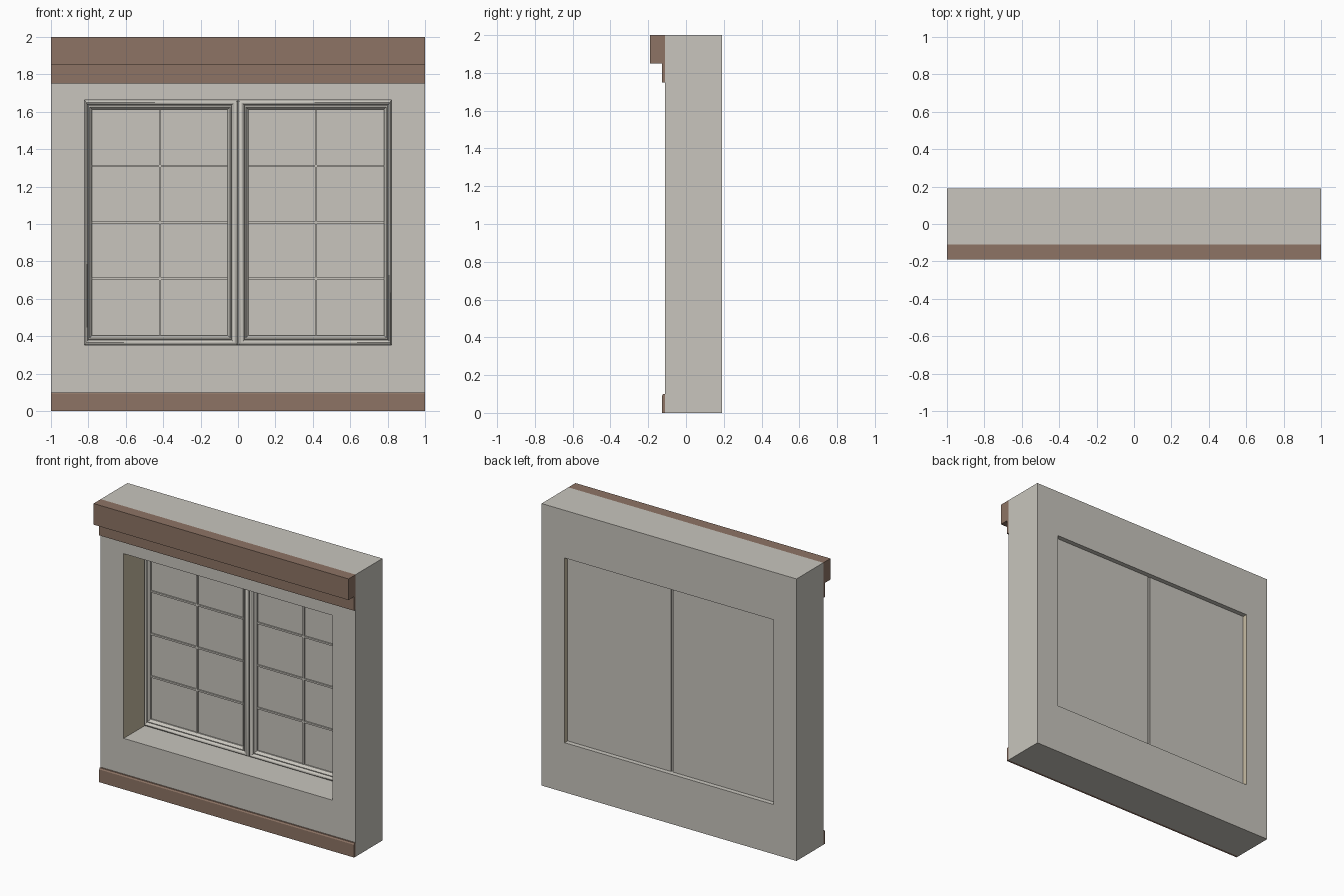
import bpy, bmesh, math

if "Cube" in bpy.data.objects:
    bpy.data.objects.remove(bpy.data.objects["Cube"])


def material(name, rgb):
    m = bpy.data.materials.new(name)
    m.diffuse_color = (*rgb, 1)
    m.use_nodes = True
    m.node_tree.nodes["Principled BSDF"].inputs["Base Color"].default_value = m.diffuse_color
    return m


PLASTER = material("pale_plaster", (0.58, 0.56, 0.51))
CREAM = material("cream_reveal", (0.58, 0.51, 0.37))
BROWN = material("brown_wood", (0.27, 0.175, 0.13))


def finish(name, bm, *mats):
    bmesh.ops.recalc_face_normals(bm, faces=bm.faces)
    me = bpy.data.meshes.new(name)
    bm.to_mesh(me)
    bm.free()
    for m in mats:
        me.materials.append(m)
    ob = bpy.data.objects.new(name, me)
    bpy.context.collection.objects.link(ob)
    return ob


def rings(name, loops, mats):
    """Bridge a closed series of rectangles (x0, x1, z0, z1, y)."""
    bm = bmesh.new()
    vs = [[bm.verts.new(p) for p in ((a, y, c), (b, y, c), (b, y, d), (a, y, d))]
          for a, b, c, d, y in loops]
    for i, r in enumerate(vs):
        s = vs[(i + 1) % len(vs)]
        for j in range(4):
            k = (j + 1) % 4
            bm.faces.new((r[j], r[k], s[k], s[j]))
    return finish(name, bm, *mats)


def extrude_x(name, profile, x0, x1, mat):
    """Extrude a (y, z) profile along x."""
    bm = bmesh.new()
    a = [bm.verts.new((x0, y, z)) for y, z in profile]
    b = [bm.verts.new((x1, y, z)) for y, z in profile]
    bm.faces.new(a)
    bm.faces.new(b)
    n = len(a)
    for i in range(n):
        j = (i + 1) % n
        bm.faces.new((a[i], a[j], b[j], b[i]))
    return finish(name, bm, mat)


def box(name, x0, x1, y0, y1, z0, z1, mat):
    return extrude_x(name, [(y0, z0), (y1, z0), (y1, z1), (y0, z1)], x0, x1, mat)


# Wall with a deep window opening
OX, OZ0, OZ1 = 0.82, 0.352, 1.662
F, B = -0.11, 0.19
wall = rings("wall", [(-1, 1, 0, 2, F), (-OX, OX, OZ0, OZ1, F),
                      (-OX, OX, OZ0, OZ1, B), (-1, 1, 0, 2, B)], (PLASTER, CREAM))
for p in wall.data.polygons:
    if abs(p.normal.x) > 0.9 and abs(p.center.x) < 0.9:
        p.material_index = 1

# Brown trims
box("cornice", -1, 1, -0.19, F, 1.85, 2, BROWN)
box("upper_trim", -1, 1, -0.127, F, 1.75, 1.85, BROWN)
extrude_x("baseboard", [(F, 0), (-0.127, 0), (-0.127, 0.09), (-0.121, 0.10), (F, 0.10)],
          -1, 1, BROWN)

# Two casement windows
for side, s in (("left", -1), ("right", 1)):
    def rect(outer, inner, z0, z1, y):
        a, b = sorted((s * outer, s * inner))
        return (a, b, z0, z1, y)

    def blend(p, q, t, y):
        return rect(*[u + (v - u) * t for u, v in zip(p, q)], y)

    o = (OX, 0.0, OZ0, OZ1)
    m = (0.803, 0.034, 0.380, 1.636)
    g = (0.780, 0.055, 0.405, 1.612)
    # Rounded outer frame
    arc = [blend(o, m, i / 6, 0.126 - 0.014 * math.sin(math.pi * i / 6)) for i in range(7)]
    fr = rings(side + "_frame", [rect(*o, 0.146)] + arc + [rect(*m, 0.146)], (PLASTER,))
    # Moulded sash, stepped down to the pane
    arc = [blend(m, g, t, y) for t, y in
           ((0, 0.134), (0.15, 0.123), (0.4, 0.120), (0.6, 0.124), (0.75, 0.132), (1, 0.136))]
    sa = rings(side + "_sash", [rect(*m, 0.147)] + arc + [rect(*g, 0.147)], (PLASTER,))
    for ob in (fr, sa):
        bpy.ops.object.select_all(action='DESELECT')
        ob.select_set(True)
        bpy.context.view_layer.objects.active = ob
        bpy.ops.object.shade_smooth_by_angle(angle=math.radians(40))

    # Pane with flat back
    a, b = sorted((s * 0.008, s * OX))
    box(side + "_pane", a, b, 0.145, 0.156, OZ0, OZ1, PLASTER)

    # Glazing bars: two columns, four rows
    cx = s * (g[0] + g[1]) / 2
    box(side + "_upright_bar", cx - 0.006, cx + 0.006, 0.134, 0.146, g[2], g[3], PLASTER)
    a, b = sorted((s * g[0], s * g[1]))
    for i in range(1, 4):
        z = g[2] + (g[3] - g[2]) * i / 4
        box(f"{side}_cross_bar_{i}", a, b, 0.135, 0.146, z - 0.006, z + 0.006, PLASTER)
